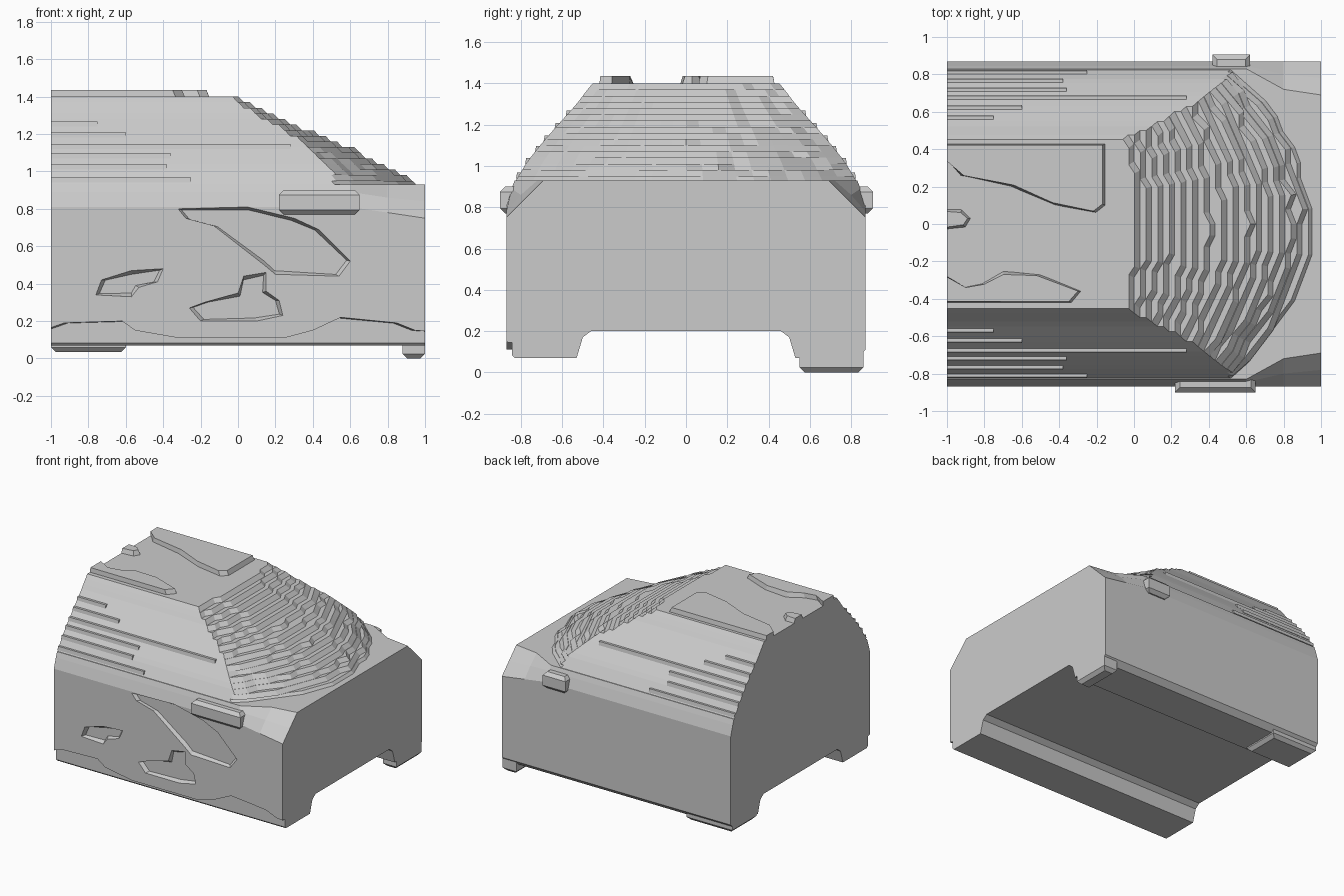
import bpy, bmesh, random
from mathutils import Vector

random.seed(4)
cube = bpy.data.objects.get("Cube")
if cube:
    bpy.data.objects.remove(cube, do_unlink=True)
STEP = 0.031


def snap(v):
    return round(v / STEP) * STEP


def loft(name, rings):
    """Skin a list of equal rings and cap both ends."""
    bm = bmesh.new()
    loops = [[bm.verts.new(p) for p in ring] for ring in rings]
    n = len(loops[0])
    for a, b in zip(loops, loops[1:]):
        for i in range(n):
            j = (i + 1) % n
            bm.faces.new((a[i], a[j], b[j], b[i]))
    bm.faces.new(loops[0])
    bm.faces.new(loops[-1])
    bmesh.ops.remove_doubles(bm, verts=bm.verts, dist=0.0005)
    bmesh.ops.recalc_face_normals(bm, faces=bm.faces)
    mesh = bpy.data.meshes.new(name)
    bm.to_mesh(mesh)
    bm.free()
    obj = bpy.data.objects.new(name, mesh)
    bpy.context.collection.objects.link(obj)
    return obj


def shrink(points, amount):
    """Pull an outline towards its centre for a sloping rim."""
    c = sum((Vector(p) for p in points), Vector((0, 0))) / len(points)
    return [Vector(p) + (c - Vector(p)).normalized() * amount for p in points]


def cut(target, cutter):
    """Subtract a cutter and discard it."""
    cutter.hide_render = True
    mod = target.modifiers.new("recess", 'BOOLEAN')
    mod.operation, mod.object, mod.solver = 'DIFFERENCE', cutter, 'EXACT'
    bpy.context.view_layer.objects.active = target
    bpy.ops.object.modifier_apply(modifier=mod.name)
    bpy.data.objects.remove(cutter, do_unlink=True)


# Lower body: sill and channel section whose shoulders chamfer at the hood
def body_ring(x, shoulder_z, mid, top_y):
    right = [(0.46, 0.2), (0.5, 0.17), (0.53, 0.07), (0.83, 0.07), (0.87, 0.11),
             (0.87, shoulder_z), mid, (top_y, 0.93)]
    pts = right + [(-y, z) for y, z in reversed(right)]
    return [(x, y, z) for y, z in pts]


rear = (0.81, (0.845, 0.89), 0.83)
body = loft("lower_body", [
    body_ring(-1, *rear), body_ring(0.6, *rear),
    body_ring(0.8, 0.78, (0.8, 0.86), 0.72),
    body_ring(1, 0.75, (0.78, 0.84), 0.69)])

# Shallow recesses in the front flank
dents = {
    "rear_dent": [(-0.76, 0.34), (-0.57, 0.33), (-0.53, 0.38), (-0.43, 0.41),
                  (-0.4, 0.48), (-0.57, 0.47), (-0.73, 0.42)],
    "middle_dent": [(-0.26, 0.27), (-0.2, 0.2), (0.1, 0.2), (0.24, 0.23), (0.22, 0.31),
                    (0.15, 0.36), (0.15, 0.46), (0.03, 0.44), (0, 0.35), (-0.18, 0.3)],
    "door_dent": [(0.14, 0.5), (0.2, 0.45), (0.54, 0.44), (0.6, 0.52), (0.43, 0.69),
                  (0.3, 0.75), (0.05, 0.81), (-0.32, 0.8), (-0.28, 0.75), (-0.13, 0.71)],
    "sill_dent": [(-1.1, 0.13), (-0.93, 0.19), (-0.62, 0.2), (-0.55, 0.15), (-0.32, 0.11),
                  (0.25, 0.11), (0.4, 0.15), (0.55, 0.22), (0.85, 0.19), (0.95, 0.15),
                  (1.1, 0.14), (1.1, 0.02), (-1.1, 0.02)],
}
for name, outline in dents.items():
    outer = [(x, -0.9, z) for x, z in outline]
    rim = [(x, -0.87, z) for x, z in outline]
    floor = [(x, -0.843, z) for x, z in shrink(outline, 0.02)]
    cut(body, loft(name, [outer, rim, floor]))

# Cabin: stacked terraces stepping down the windscreen
PROFILE = [(0.92, 0.96, 0.83), (1.02, 0.79, 0.77), (1.12, 0.59, 0.69), (1.2, 0.4, 0.62),
           (1.3, 0.17, 0.53), (1.36, 0.05, 0.485), (1.44, -0.1, 0.42)]


def size_at(z):
    for (z0, x0, y0), (z1, x1, y1) in zip(PROFILE, PROFILE[1:]):
        if z <= z1:
            t = (z - z0) / (z1 - z0)
            return x0 + (x1 - x0) * t, y0 + (y1 - y0) * t
    return PROFILE[-1][1:]


def screen_edge(z):
    """Stepped plan outline of the windscreen at one height."""
    nose, _ = size_at(z)
    low = (1.44 - z) / 0.52
    fractions = [i / 10 for i in range(-10, 11)]
    return [(f, snap(nose - (0.15 + 0.45 * low) * (f * size_at(z)[1]) ** 2
                     + random.uniform(-0.012, 0.012) * low)) for f in fractions]


def cabin_ring(z, edge, inset):
    half = size_at(z)[1]
    pts = [(x - inset, f * half, z) for f, x in edge]
    return [(-1, -half, z)] + pts + [(-1, half, z)]


rings = []
layers = 16
for i in range(layers):
    z = 0.92 + i * 0.03
    edge = screen_edge(z)
    rings += [cabin_ring(z, edge, 0), cabin_ring(z + 0.03, edge, 0.028)]
loft("cabin_and_windscreen", rings)

# Raised roof panels
panels = {
    "roof_panel_left": [(-1, 0.34), (-0.93, 0.26), (-0.66, 0.2), (-0.42, 0.1), (-0.2, 0.06),
                        (-0.15, 0.1), (-0.15, 0.43), (-1, 0.43)],
    "roof_panel_right": [(-1, -0.28), (-0.92, -0.34), (-0.82, -0.32), (-0.7, -0.25),
                         (-0.5, -0.27), (-0.28, -0.36), (-0.33, -0.42), (-1, -0.42)],
    "roof_panel_tail": [(-1, -0.03), (-0.9, -0.02), (-0.87, 0.03), (-0.92, 0.08), (-1, 0.08)],
}
for name, outline in panels.items():
    top = [(x if x == -1 else p.x, p.y) for (x, _), p in zip(outline, shrink(outline, 0.02))]
    loft(name, [[(x, y, 1.39) for x, y in outline], [(x, y, 1.435) for x, y in top]])


# Chamfered blocks: mirror stubs and runner feet
def block(name, x, y, z, chamfer=0.025):
    def rect(u, h):
        return [(x[0] + u, y[0] + u, h), (x[1] - u, y[0] + u, h),
                (x[1] - u, y[1] - u, h), (x[0] + u, y[1] - u, h)]
    return loft(name, [rect(chamfer, z[0]), rect(0, z[0] + chamfer),
                       rect(0, z[1] - chamfer), rect(chamfer, z[1])])


block("mirror_right", (0.22, 0.65), (-0.9, -0.8), (0.77, 0.9))
block("mirror_left", (0.42, 0.62), (0.8, 0.905), (0.77, 0.9))
block("runner_rear_foot", (-1, -0.6), (0.55, 0.85), (0.035, 0.15))
block("runner_front_foot", (0.88, 1), (0.55, 0.86), (0, 0.15))

# Thin ledges along the cabin sides
LEDGES = [(0.96, -0.25), (1.03, -0.38), (1.09, -0.36), (1.14, 0.28), (1.2, -0.6), (1.26, -0.75)]
for side in (-1, 1):
    for i, (z, end) in enumerate(LEDGES):
        y = size_at(z)[1]
        ring = [(y - 0.06, z - 0.02), (y + 0.017, z - 0.02), (y + 0.012, z + 0.008),
                (y - 0.03, z + 0.008)]
        loft("side_ledge_%s_%d" % ("left" if side > 0 else "right", i + 1),
             [[(x, side * a, b) for a, b in ring] for x in (-1, end)])
